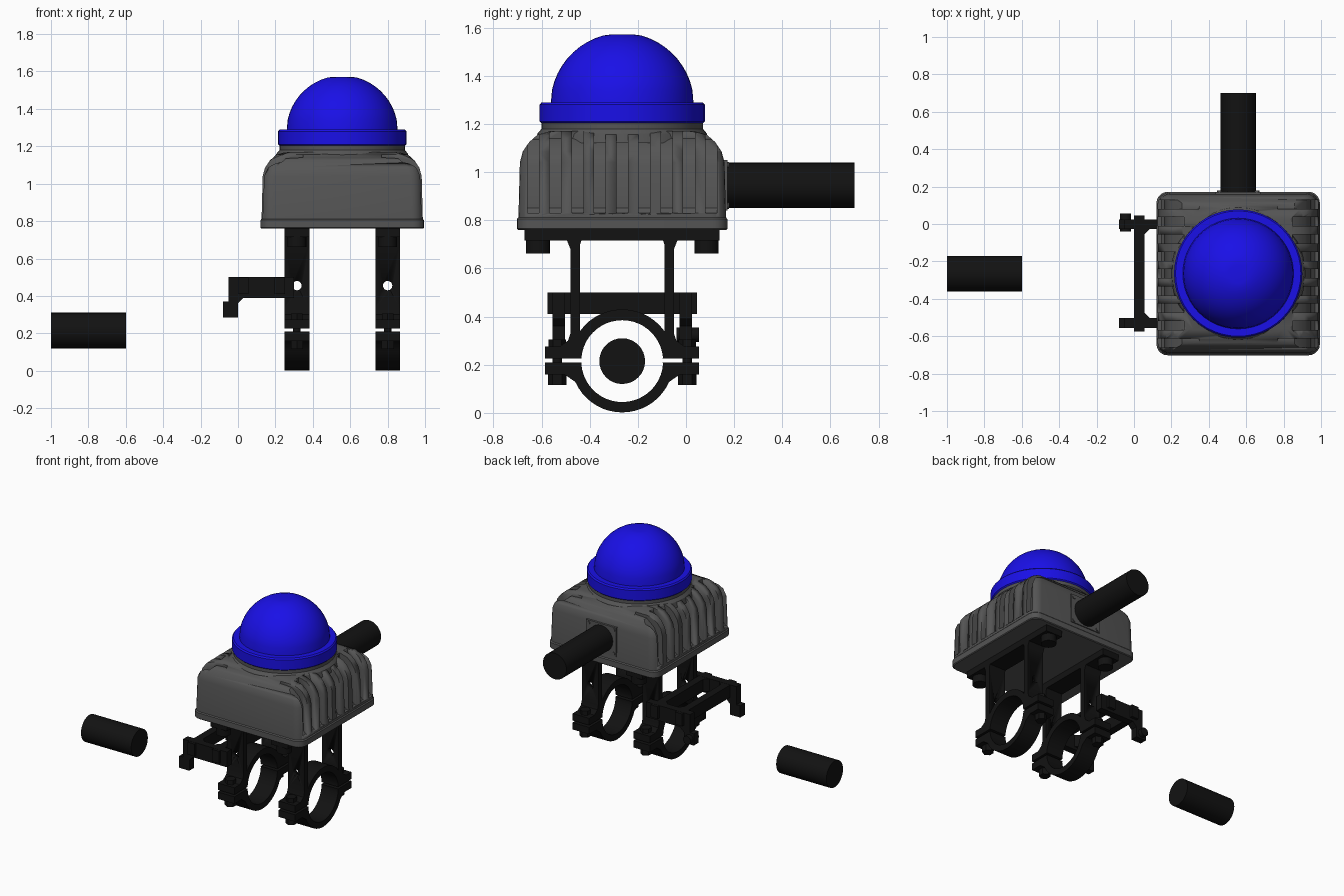
import bpy, bmesh
from math import sin, cos, pi, radians
from mathutils import Vector, Matrix

if "Cube" in bpy.data.objects:
    bpy.data.objects.remove(bpy.data.objects["Cube"])

CX, CY, RZ = 0.557, -0.265, 0.215   # housing axis, clamp bore height


def material(name, col):
    m = bpy.data.materials.new(name)
    m.diffuse_color = (*col, 1)
    m.use_nodes = True
    m.node_tree.nodes["Principled BSDF"].inputs["Base Color"].default_value = m.diffuse_color
    return m


BLACK = material("black", (0.006, 0.006, 0.006))
GREY = material("dark_grey", (0.09, 0.09, 0.09))
BLUE = material("blue", (0.01, 0.005, 0.8))


def finish(name, bm, mat):
    bmesh.ops.recalc_face_normals(bm, faces=bm.faces)
    me = bpy.data.meshes.new(name)
    bm.to_mesh(me)
    bm.free()
    ob = bpy.data.objects.new(name, me)
    bpy.context.collection.objects.link(ob)
    me.materials.append(mat)
    bpy.ops.object.select_all(action='DESELECT')
    ob.select_set(True)
    bpy.context.view_layer.objects.active = ob
    bpy.ops.object.shade_smooth_by_angle(angle=radians(28))
    return ob


def loft(bm, rings):
    vs = [[bm.verts.new(p) for p in r] for r in rings]
    n = len(vs[0])
    for a, b in zip(vs, vs[1:]):
        for i in range(n):
            bm.faces.new((a[i], a[(i + 1) % n], b[(i + 1) % n], b[i]))
    bm.faces.new(vs[0][::-1])
    bm.faces.new(vs[-1])


def add_box(bm, x0, x1, y0, y1, z0, z1):
    loft(bm, [[(x0, y0, z), (x1, y0, z), (x1, y1, z), (x0, y1, z)] for z in (z0, z1)])


def add_cyl(bm, p, q, r, n=32):
    p, q = Vector(p), Vector(q)
    rot = (q - p).to_track_quat('Z', 'Y').to_matrix().to_4x4()
    bmesh.ops.create_cone(bm, cap_ends=True, segments=n, radius1=r, radius2=r,
                          depth=(q - p).length,
                          matrix=Matrix.Translation((p + q) / 2) @ rot)


def cylinder(name, p, q, r, mat, n=32):
    bm = bmesh.new()
    add_cyl(bm, p, q, r, n)
    return finish(name, bm, mat)


def lathe(name, prof, mat, n=48):
    bm = bmesh.new()
    loft(bm, [[(CX + r * cos(2 * pi * i / n), CY + r * sin(2 * pi * i / n), z)
               for i in range(n)] for r, z in prof])
    return finish(name, bm, mat)


def boolean(ob, cutter):
    cutter.hide_render = True
    cutter.hide_viewport = True
    m = ob.modifiers.new("cut", 'BOOLEAN')
    m.object, m.operation, m.solver = cutter, 'DIFFERENCE', 'EXACT'


def rounded_square(h, z, r=0.06, seg=5):
    pts = []
    for k, (sx, sy) in enumerate(((1, 1), (-1, 1), (-1, -1), (1, -1))):
        for i in range(seg + 1):
            a = (k + i / seg) * pi / 2
            pts.append((CX + sx * (h - r) + r * cos(a), CY + sy * (h - r) + r * sin(a), z))
    return pts


# Housing: tapered rounded box with a lip and sloping shoulders
bm = bmesh.new()
loft(bm, [rounded_square(h, z) for h, z in (
    (0.432, 0.76), (0.437, 0.765), (0.437, 0.805), (0.431, 0.812), (0.425, 1.04),
    (0.413, 1.085), (0.386, 1.125), (0.352, 1.155), (0.30, 1.17))])
housing = finish("housing", bm, GREY)

# Cooling grooves on both x sides, running over the shoulders
bm = bmesh.new()
for side in (-1, 1):
    for i in range(9):
        y = CY + (i - 4) * 0.0925
        deep = 0.21 if i in (0, 8) else 0.29
        w = 0.024
        prof = [(0.5, 0.83), (0.41, 0.83), (0.393, 0.85), (0.387, 1.03), (0.36, 1.085),
                (0.30, 1.135), (deep, 1.14), (deep, 1.3), (0.5, 1.3)]
        loft(bm, [[(CX + side * u, yy, z) for u, z in prof] for yy in (y - w, y + w)])
boolean(housing, finish("groove_cutter", bm, GREY))

# Round collar under the dome
lathe("housing_collar", [(0.36, 1.12), (0.352, 1.16), (0.335, 1.18), (0.335, 1.21)], GREY)

# Dome with its rim
dome = [(0.335, 1.203), (0.343, 1.21), (0.343, 1.28), (0.335, 1.29), (0.296, 1.29)]
dome += [(0.298 * cos(a), 1.28 + 0.298 * sin(a)) for a in
         [radians(5 + 70 * i / 10) for i in range(1, 11)]] + [(0.05, 1.571)]
lathe("dome_lens", dome, BLUE)

# Cable with its entry plate and screws on the back
cylinder("cable", (CX, 0.12, 0.945), (CX, 0.70, 0.945), 0.094, BLACK)
bm = bmesh.new()
add_box(bm, CX - 0.12, CX + 0.12, 0.13, 0.172, 0.84, 1.05)
for sx in (-1, 1):
    for sz in (-1, 1):
        add_cyl(bm, (CX + sx * 0.1, 0.16, 0.945 + sz * 0.085),
                (CX + sx * 0.1, 0.178, 0.945 + sz * 0.085), 0.013, 12)
finish("cable_plate", bm, GREY)

# Loose pole piece
cylinder("pole", (-1, CY, RZ), (-0.6, CY, RZ), 0.095, BLACK)


def arc(r, a0, a1, n):
    return [(r * cos(radians(a0 + (a1 - a0) * i / n)),
             RZ + r * sin(radians(a0 + (a1 - a0) * i / n))) for i in range(n + 1)]


def extrude_x(name, prof, x0, x1):
    bm = bmesh.new()
    loft(bm, [[(x, CY + u, z) for u, z in prof] for x in (x0, x1)])
    return finish(name, bm, BLACK)


# Clamp profiles: right half, arcs, then mirrored left half
leg = [(0.168, 0.225), (0.32, 0.225), (0.32, 0.275), (0.26, 0.275), (0.225, 0.30), (0.215, 0.33),
       (0.215, 0.68), (0.235, 0.73), (0.165, 0.73), (0.175, 0.70)]
upper = (leg + arc(0.215, 35.5, 144.5, 14)
         + [(-u, z) for u, z in reversed(leg)] + arc(0.17, 174, 6, 22))
ear = [(0.168, 0.21), (0.32, 0.21), (0.32, 0.16), (0.24, 0.16)]
lower = (ear + arc(0.213, -24, -156, 18)
         + [(-u, z) for u, z in reversed(ear)] + arc(0.17, -176, -4, 22))

for tag, xc in (("left", 0.315), ("right", 0.80)):
    x0, x1 = xc - 0.066, xc + 0.066
    up = extrude_x(tag + "_clamp_upper", upper, x0, x1)
    boolean(up, cylinder(tag + "_hole_cutter", (xc, CY - 0.4, 0.455), (xc, CY + 0.4, 0.455),
                         0.025, BLACK, 24))
    extrude_x(tag + "_clamp_lower", lower, x0, x1)
    bm = bmesh.new()
    add_box(bm, x0, x1, CY - 0.405, CY + 0.405, 0.715, 0.762)
    finish(tag + "_mount_strip", bm, BLACK)
    bm = bmesh.new()
    for s in (-1, 1):
        y = CY + s * 0.27
        add_cyl(bm, (xc, y, 0.13), (xc, y, 0.30), 0.02, 16)
        add_cyl(bm, (xc, y, 0.115), (xc, y, 0.162), 0.038, 6)
        add_cyl(bm, (xc, y, 0.273), (xc, y, 0.305), 0.036, 6)
        add_cyl(bm, (xc, CY + s * 0.35, 0.662), (xc, CY + s * 0.35, 0.718), 0.05, 20)
    finish(tag + "_clamp_bolts", bm, BLACK)

# Side bracket: two hooked arms joined by cross bars
arm = [(-0.05, 0.5), (0.3, 0.5), (0.3, 0.39), (0.03, 0.39), (0, 0.36), (0, 0.285),
       (-0.08, 0.285), (-0.08, 0.37), (-0.05, 0.37)]
bm = bmesh.new()
for s in (-1, 1):
    loft(bm, [[(x, CY + s * u, z) for x, z in arm] for u in (0.238, 0.29)])
for xa, xb in ((0.0, 0.055), (0.195, 0.25)):
    add_box(bm, xa, xb, CY - 0.31, CY + 0.31, 0.41, 0.499)
    for s in (-1, 1):   # corner gussets
        d = 0.03 if xa == 0 else -0.03
        xe = xb if xa == 0 else xa
        loft(bm, [[(xe, CY + s * 0.238, z), (xe + d, CY + s * 0.238, z),
                   (xe, CY + s * 0.208, z)] for z in (0.41, 0.499)])
finish("bracket_frame", bm, BLACK)
cylinder("bracket_screw", (-0.045, -0.04, 0.325), (-0.045, 0.055, 0.325), 0.03, BLACK, 16)
